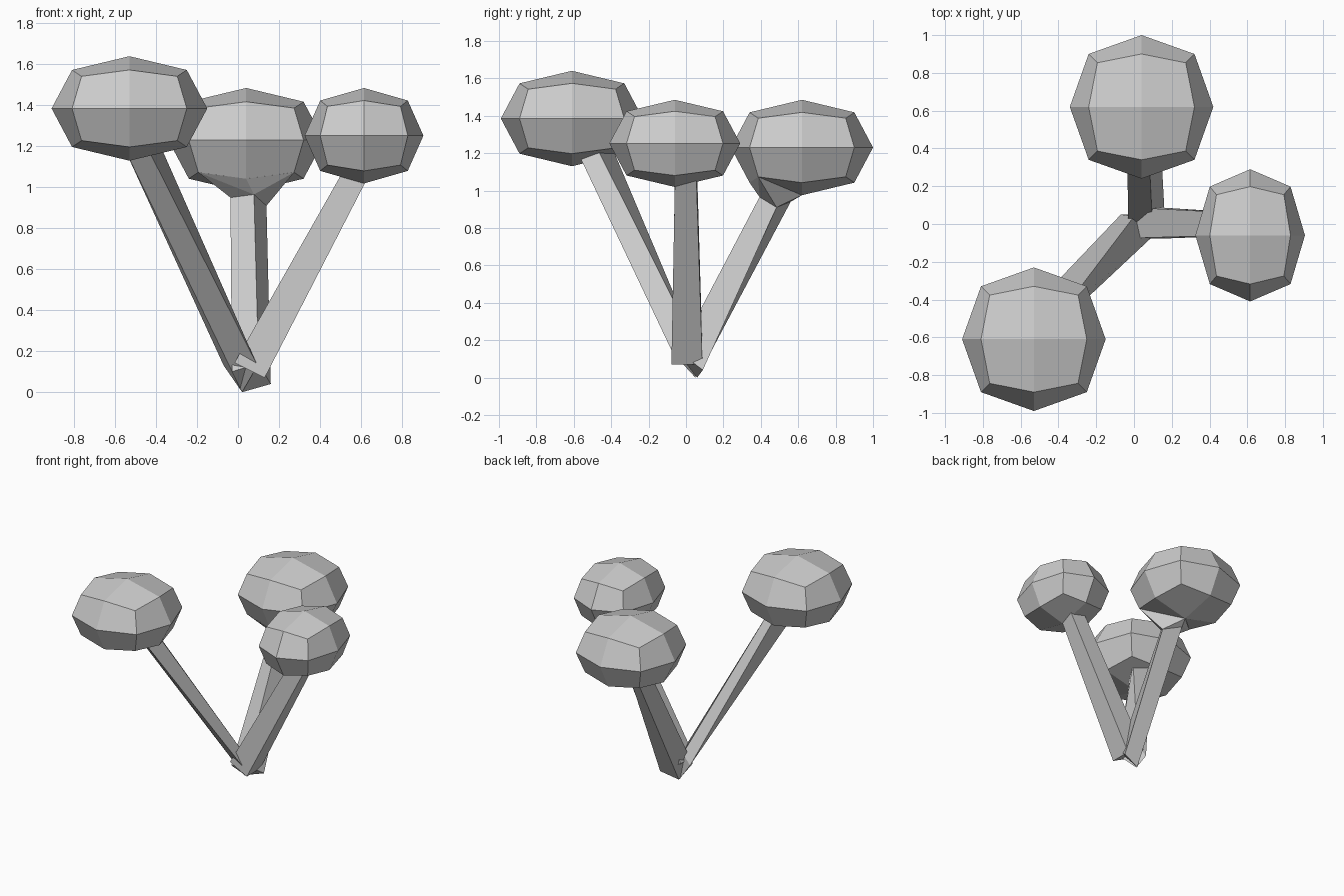
import bpy, bmesh
from mathutils import Vector

if "Cube" in bpy.data.objects:
    bpy.data.objects.remove(bpy.data.objects["Cube"])


def finish(bm, name):
    bmesh.ops.recalc_face_normals(bm, faces=bm.faces[:])
    mesh = bpy.data.meshes.new(name)
    bm.to_mesh(mesh)
    bm.free()
    ob = bpy.data.objects.new(name, mesh)
    bpy.context.collection.objects.link(ob)
    return ob


# Faceted foliage: a once-subdivided cube rounded by vertex type
# (face centre, edge middle, corner)
ROUND = {1: 1.0, 2: 0.737, 3: 0.615}


def foliage(name, center, radii):
    bm = bmesh.new()
    bmesh.ops.create_cube(bm, size=2)
    bmesh.ops.subdivide_edges(bm, edges=bm.edges[:], cuts=1, use_grid_fill=True)
    for v in bm.verts:
        k = ROUND[sum(abs(c) > 0.5 for c in v.co)]
        v.co = Vector(center) + Vector([c * k * r for c, r in zip(v.co, radii)])
    return finish(bm, name)


# Four-sided branch between two quads, its end pushed on into the foliage
def branch(name, base, top, push):
    base = [Vector(p) for p in base]
    top = [Vector(p) for p in top]
    axis = (sum(top, Vector()) - sum(base, Vector())).normalized() * push
    bm = bmesh.new()
    a = [bm.verts.new(p) for p in base]
    b = [bm.verts.new(p + axis) for p in top]
    bm.faces.new(a)
    bm.faces.new(b)
    for i in range(4):
        j = (i + 1) % 4
        bm.faces.new((a[i], a[j], b[j], b[i]))
    return finish(bm, name)


# Foliage clumps
foliage("foliage_front_left", (-0.53, -0.61, 1.385), (0.38, 0.38, 0.255))
foliage("foliage_back", (0.04, 0.62, 1.23), (0.38, 0.38, 0.255))
foliage("foliage_right", (0.615, -0.06, 1.252), (0.29, 0.35, 0.233))

# Branches meeting at the foot
branch("branch_front_left",
       [(0.02, 0.05, 0.0), (0.095, -0.07, 0.13), (0.0, 0.04, 0.2), (-0.07, 0.05, 0.13)],
       [(-0.525, -0.47, 1.12), (-0.417, -0.545, 1.13), (-0.36, -0.446, 1.16), (-0.47, -0.37, 1.18)],
       0.12)
back_top = [(0.02, 0.56, 0.94), (0.139, 0.484, 0.91), (0.078, 0.393, 0.965), (-0.037, 0.46, 0.95)]
branch("branch_back",
       [(0.02, 0.06, 0.0), (0.16, 0.09, 0.04), (0.1, -0.04, 0.14), (-0.03, -0.04, 0.1)],
       back_top, 0.0)
branch("branch_right",
       [(-0.017, -0.075, 0.144), (0.13, -0.078, 0.07), (0.13, 0.088, 0.07), (-0.017, 0.088, 0.144)],
       [(0.466, -0.058, 0.99), (0.58, -0.058, 0.95), (0.58, 0.056, 0.95), (0.466, 0.06, 0.99)],
       0.14)

# Flare joining the back branch to its foliage
bm = bmesh.new()
for p in back_top + [(-0.194, 0.386, 1.073), (0.274, 0.386, 1.073),
                     (0.04, 0.34, 1.042), (0.04, 0.62, 0.975), (0.04, 0.6, 1.1)]:
    bm.verts.new(p)
hull = bmesh.ops.convex_hull(bm, input=bm.verts[:])
bmesh.ops.delete(bm, geom=list({v for v in hull["geom_interior"] + hull["geom_unused"]
                                if isinstance(v, bmesh.types.BMVert)}), context='VERTS')
finish(bm, "branch_back_flare")
